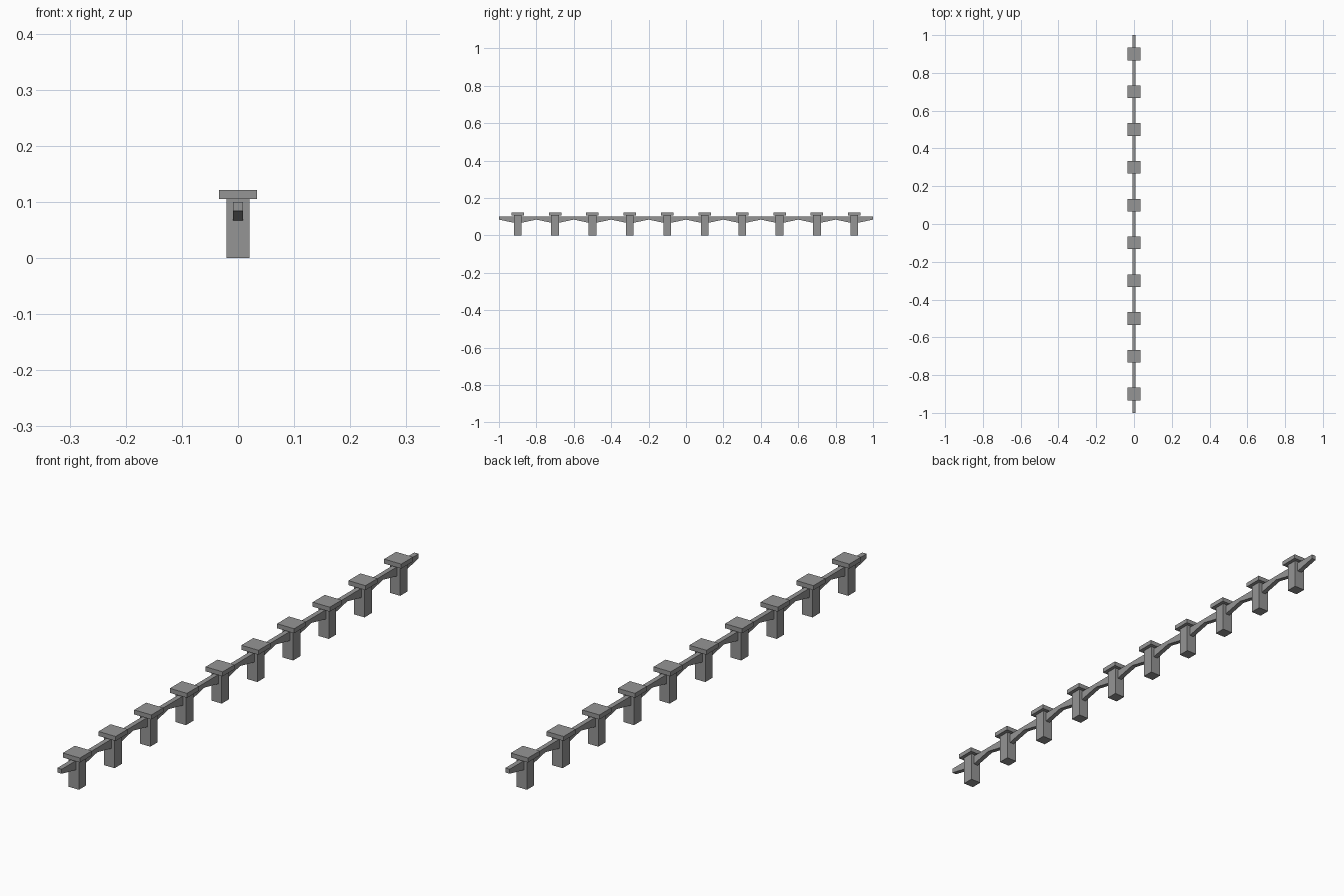
import bpy, bmesh

if "Cube" in bpy.data.objects:
    bpy.data.objects.remove(bpy.data.objects["Cube"])

BAYS, PITCH = 10, 0.2

# dark grey for every part
dark = bpy.data.materials.new("dark_grey")
dark.diffuse_color = (0.3, 0.3, 0.3, 1)
dark.use_nodes = True
dark.node_tree.nodes["Principled BSDF"].inputs["Base Color"].default_value = dark.diffuse_color


def mesh_object(name, bm, y):
    bmesh.ops.recalc_face_normals(bm, faces=bm.faces)
    me = bpy.data.meshes.new(name)
    bm.to_mesh(me)
    bm.free()
    me.materials.append(dark)
    ob = bpy.data.objects.new(name, me)
    ob.location.y = y
    bpy.context.collection.objects.link(ob)
    return ob


def box(name, width, z0, z1, y):
    bm = bmesh.new()
    bmesh.ops.create_cube(bm, size=1)
    for v in bm.verts:
        v.co = (v.co.x * width, v.co.y * width, (z0 + z1) / 2 + v.co.z * (z1 - z0))
    return mesh_object(name, bm, y)


def prism(name, profile, width, y):
    # extrude a (y, z) profile across x
    bm = bmesh.new()
    face = bm.faces.new([bm.verts.new((-width / 2, py, pz)) for py, pz in profile])
    ext = bmesh.ops.extrude_face_region(bm, geom=[face])
    for v in ext["geom"]:
        if isinstance(v, bmesh.types.BMVert):
            v.co.x += width
    return mesh_object(name, bm, y)


# half of a rail bay: underside rises from the post to mid-span
half_rail = [(0.0, 0.1), (0.0, 0.067), (0.02, 0.067), (0.1, 0.084), (0.1, 0.1)]

for i in range(BAYS):
    y = (i - (BAYS - 1) / 2) * PITCH
    box(f"post_{i + 1}", 0.041, 0.0, 0.105, y)
    box(f"post_cap_{i + 1}", 0.067, 0.105, 0.121, y)
    # rail arms on both sides of the post, mirrored
    for side, label in ((1, "back"), (-1, "front")):
        prism(f"rail_{label}_{i + 1}", [(side * py, pz) for py, pz in half_rail], 0.017, y)
